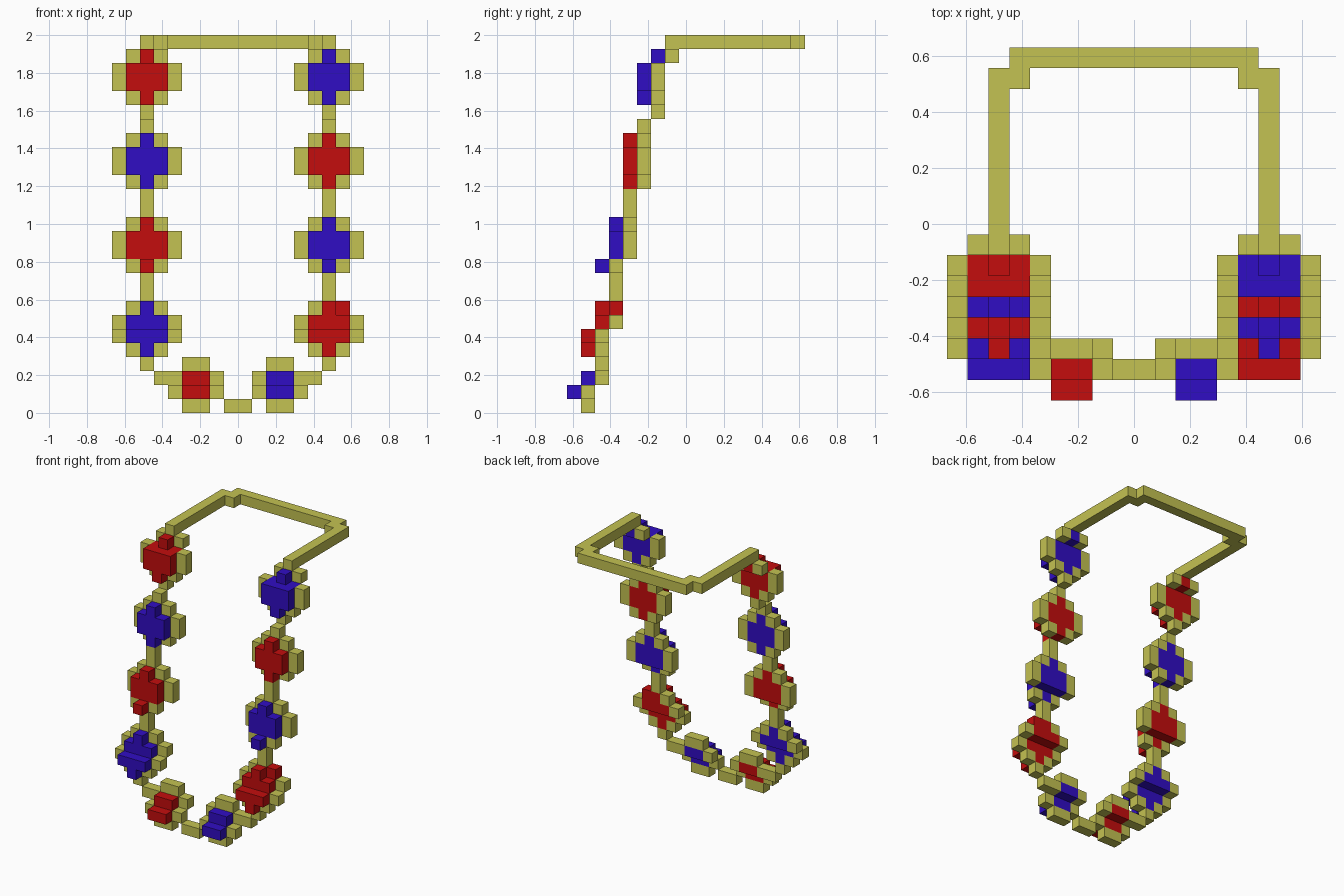
import bpy
import bmesh
from mathutils import Vector

cube = bpy.data.objects.get("Cube")
if cube:
    bpy.data.objects.remove(cube, do_unlink=True)

V = 2 / 27                                   # edge of one block
ORIGIN = Vector((-9 * V, -8.5 * V, 0))
LAST = 17                                    # highest block column


def material(name, rgb):
    m = bpy.data.materials.new(name)
    m.use_nodes = True
    m.diffuse_color = (*rgb, 1)
    m.node_tree.nodes["Principled BSDF"].inputs["Base Color"].default_value = (*rgb, 1)
    return m


GOLD = material("pale gold", (0.55, 0.54, 0.085))
RED = material("red", (0.55, 0.004, 0.004))
BLUE = material("blue", (0.03, 0.004, 0.55))


def depth(k):
    """Row of the back layer at block height k: the chain leans back going up."""
    return 1 + sum(k >= step for step in (2, 6, 11, 16, 21, 25))


parts = {}                                   # name -> (material, set of blocks)


def add(name, mat, cells):
    parts.setdefault(name, (mat, set()))[1].update(cells)


def sheet(columns, heights, front=False):
    return {(i, depth(k) - front, k) for i in columns for k in heights}


def mirrored(cells):
    return {(LAST - i, j, k) for i, j, k in cells}


def both(name, mats, cells):
    add("right_" + name, mats[0], cells)
    add("left_" + name, mats[1], mirrored(cells))


# Flowers down each side, alternating in colour
for n, base in enumerate((4, 10, 16, 22)):
    gems = (RED, BLUE) if n % 2 else (BLUE, RED)
    for front in (False, True):
        both(f"gem_{n}", gems, sheet((1, 2, 3), (base + 1, base + 2), front))
        both(f"gem_{n}", gems, sheet((2,), (base, base + 3), front))
    rim = sheet((0, 4), (base + 1, base + 2)) | sheet((1, 3), (base, base + 3))
    both(f"rim_{n}", (GOLD, GOLD), rim)

# One rim corner of the lowest left flower takes the gem colour
corner = sheet((16,), (7,))
parts["left_rim_0"][1].difference_update(corner)
add("left_gem_0", RED, corner)

# Links between the flowers
for n, heights in enumerate(((3,), (8, 9), (14, 15), (20, 21))):
    both(f"link_{n}", (GOLD, GOLD), sheet((2,), heights))
both("lower_link", (GOLD, GOLD), sheet((3,), (2,)))

# Small flowers at the bottom, joined by a centre link
for front in (False, True):
    both("bottom_gem", (RED, BLUE), sheet((5, 6), (1, 2), front))
both("bottom_rim", (GOLD, GOLD), sheet((4, 7), (1, 2)) | sheet((5, 6), (0, 3)))
add("centre_link", GOLD, sheet((8, 9), (0,)))

# Neck band, open at the front
side = {(2, j, 26) for j in range(7, 16)} | {(3, 15, 26)}
back = {(i, 16, 26) for i in range(3, 15)}
add("neck_band", GOLD, side | mirrored(side) | back)

# Build each part from the exposed sides of its blocks
filled = set().union(*(cells for _, cells in parts.values()))
for name, (mat, cells) in parts.items():
    bm = bmesh.new()
    for cell in sorted(cells):
        for axis in range(3):
            for sign in (-1, 1):
                n = [0, 0, 0]
                n[axis] = sign
                if tuple(a + b for a, b in zip(cell, n)) in filled:
                    continue
                normal = Vector(n)
                u = Vector([float(a == (axis + 1) % 3) for a in range(3)])
                w = normal.cross(u)
                mid = Vector(cell) + Vector((0.5, 0.5, 0.5)) + normal / 2
                ring = (-u - w, u - w, u + w, w - u)
                bm.faces.new([bm.verts.new(ORIGIN + V * (mid + c / 2)) for c in ring])
    bmesh.ops.remove_doubles(bm, verts=bm.verts[:], dist=V / 100)
    mesh = bpy.data.meshes.new(name)
    bm.to_mesh(mesh)
    bm.free()
    mesh.materials.append(mat)
    bpy.context.collection.objects.link(bpy.data.objects.new(name, mesh))
